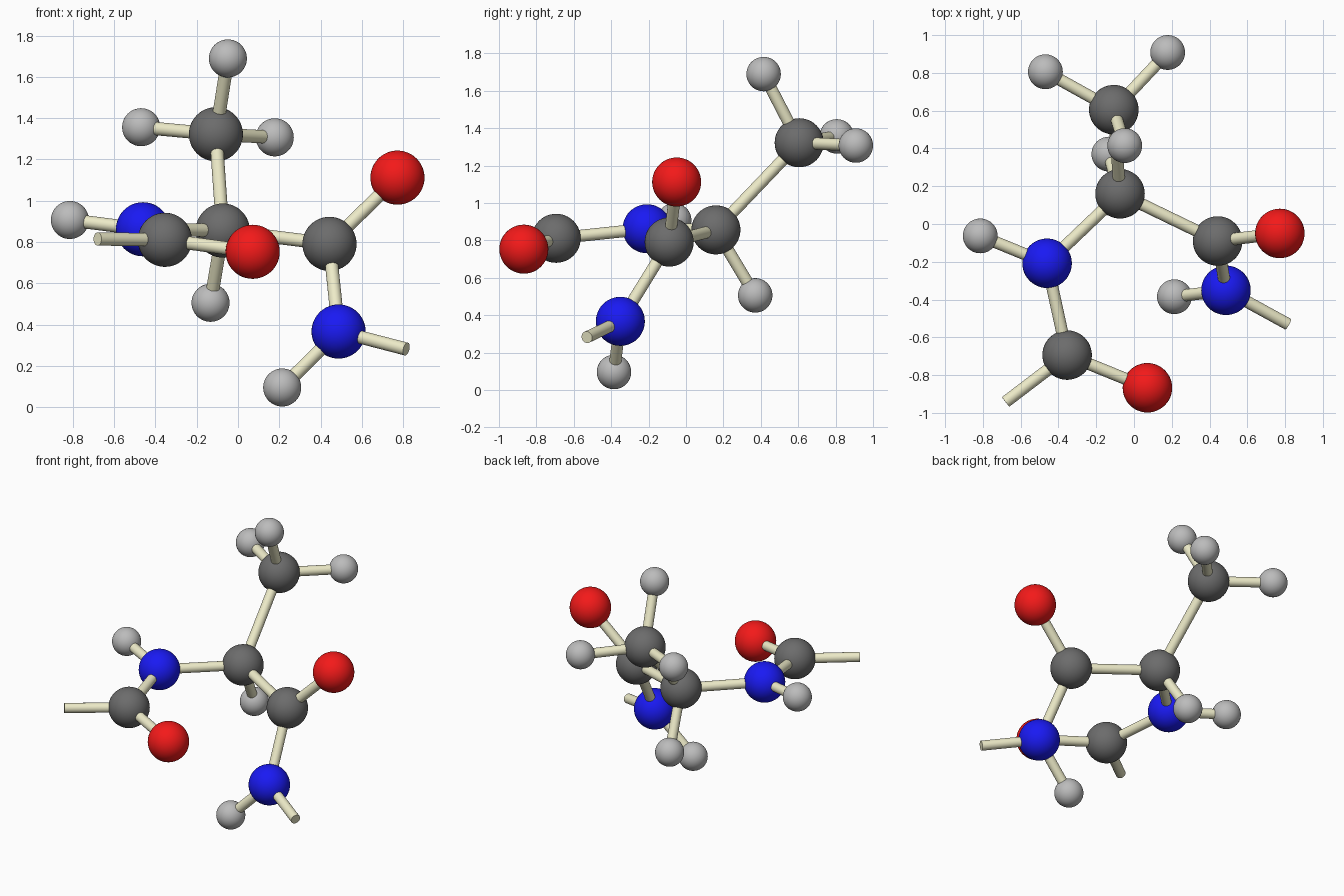
import bpy
from mathutils import Vector

if "Cube" in bpy.data.objects:
    bpy.data.objects.remove(bpy.data.objects["Cube"])

R_HEAVY, R_HYDROGEN, R_BOND = 0.131, 0.092, 0.032


def material(name, rgb):
    m = bpy.data.materials.new(name)
    m.diffuse_color = (*rgb, 1)
    m.use_nodes = True
    m.node_tree.nodes["Principled BSDF"].inputs["Base Color"].default_value = m.diffuse_color
    return m


MATS = {
    "carbon": material("dark_grey", (0.15, 0.15, 0.15)),
    "hydrogen": material("light_grey", (0.5, 0.5, 0.5)),
    "nitrogen": material("blue", (0.01, 0.01, 0.9)),
    "oxygen": material("red", (0.9, 0.01, 0.01)),
}
BOND_MAT = material("cream", (0.85, 0.83, 0.58))

# Atoms: name -> element, centre
ATOMS = {
    "alpha_carbon": ("carbon", (-0.074, 0.16, 0.856)),
    "methyl_carbon": ("carbon", (-0.107, 0.605, 1.322)),
    "methyl_hydrogen_top": ("hydrogen", (-0.049, 0.415, 1.689)),
    "methyl_hydrogen_left": ("hydrogen", (-0.469, 0.806, 1.356)),
    "methyl_hydrogen_right": ("hydrogen", (0.178, 0.908, 1.307)),
    "alpha_hydrogen": ("hydrogen", (-0.133, 0.37, 0.506)),
    "left_nitrogen": ("nitrogen", (-0.46, -0.208, 0.862)),
    "left_hydrogen": ("hydrogen", (-0.814, -0.063, 0.907)),
    "left_carbon": ("carbon", (-0.354, -0.694, 0.811)),
    "left_oxygen": ("oxygen", (0.071, -0.867, 0.753)),
    "right_carbon": ("carbon", (0.443, -0.09, 0.791)),
    "right_oxygen": ("oxygen", (0.772, -0.05, 1.112)),
    "right_nitrogen": ("nitrogen", (0.487, -0.351, 0.367)),
    "right_hydrogen": ("hydrogen", (0.214, -0.385, 0.096)),
}

BONDS = [
    ("alpha_carbon", "methyl_carbon"),
    ("methyl_carbon", "methyl_hydrogen_top"),
    ("methyl_carbon", "methyl_hydrogen_left"),
    ("methyl_carbon", "methyl_hydrogen_right"),
    ("alpha_carbon", "alpha_hydrogen"),
    ("alpha_carbon", "left_nitrogen"),
    ("left_nitrogen", "left_hydrogen"),
    ("left_nitrogen", "left_carbon"),
    ("left_carbon", "left_oxygen"),
    ("alpha_carbon", "right_carbon"),
    ("right_carbon", "right_oxygen"),
    ("right_carbon", "right_nitrogen"),
    ("right_nitrogen", "right_hydrogen"),
]

# Open bonds that lead on along the chain: atom, free end
OPEN_BONDS = [
    ("left_carbon", (-0.68, -0.942, 0.815)),
    ("right_nitrogen", (0.815, -0.53, 0.282)),
]


def finish(name, mat):
    ob = bpy.context.object
    ob.name = name
    ob.data.materials.append(mat)
    bpy.ops.object.shade_smooth_by_angle()


def ball(name, element, centre):
    r = R_HYDROGEN if element == "hydrogen" else R_HEAVY
    bpy.ops.mesh.primitive_uv_sphere_add(segments=48, ring_count=24, radius=r, location=centre)
    finish(name, MATS[element])


def stick(name, start, end):
    a, b = Vector(start), Vector(end)
    turn = (b - a).to_track_quat("Z", "Y").to_euler()
    bpy.ops.mesh.primitive_cylinder_add(vertices=24, radius=R_BOND, depth=(b - a).length,
                                        location=(a + b) / 2, rotation=turn)
    finish(name, BOND_MAT)


for name, (element, centre) in ATOMS.items():
    ball(name, element, centre)
for a, b in BONDS:
    stick(f"bond_{a}_to_{b}", ATOMS[a][1], ATOMS[b][1])
for a, end in OPEN_BONDS:
    stick(f"open_bond_{a}", ATOMS[a][1], end)
